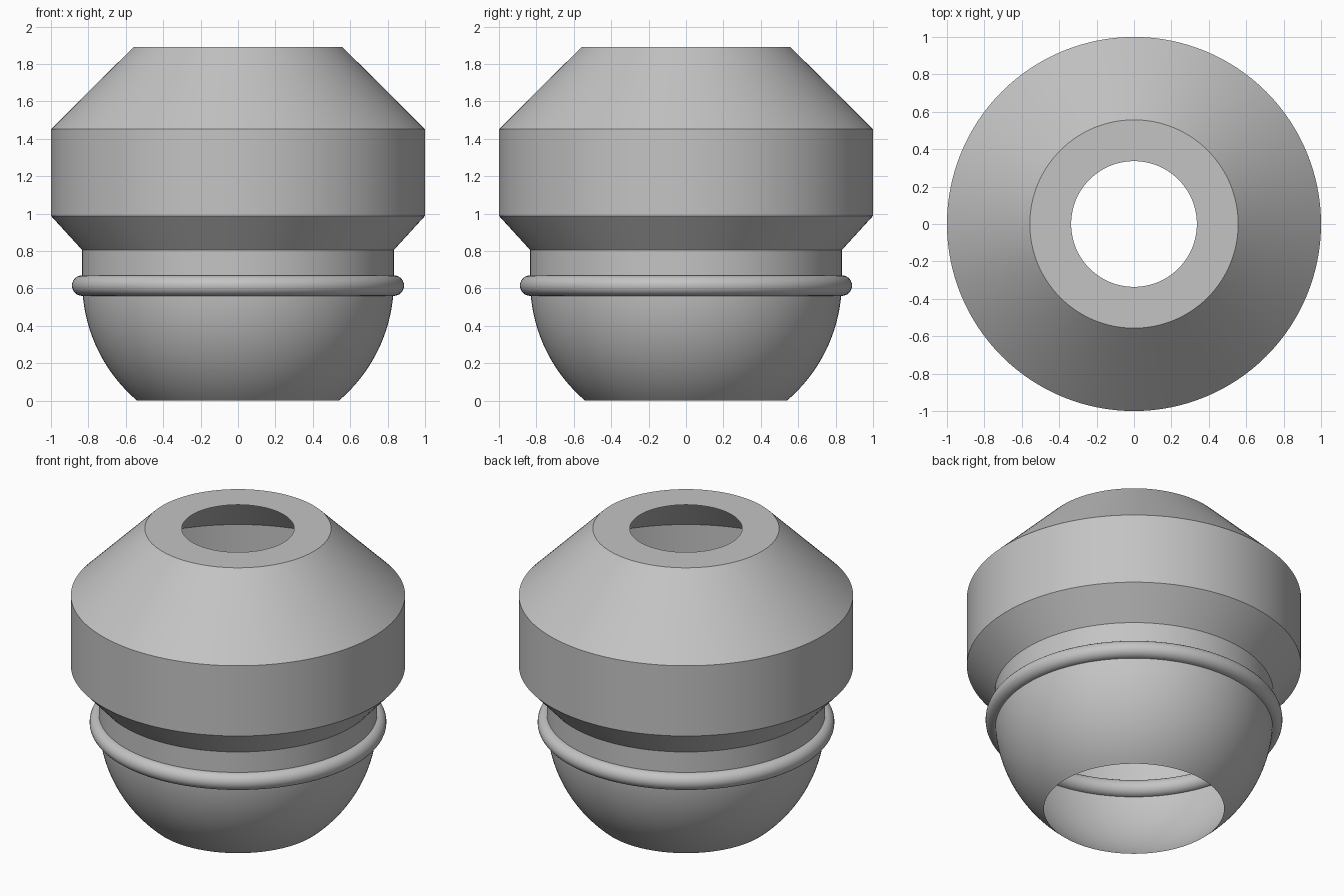
import bpy, bmesh, math

cube = bpy.data.objects.get("Cube")
if cube:
    bpy.data.objects.remove(cube, do_unlink=True)

SEGMENTS = 128
BODY_RADIUS = 0.833

grey = bpy.data.materials.new("plain grey")
grey.use_nodes = True
grey.diffuse_color = (0.55, 0.55, 0.55, 1)
grey.node_tree.nodes["Principled BSDF"].inputs["Base Color"].default_value = (0.55, 0.55, 0.55, 1)


def finish(obj):
    """Give the part its material and smooth shading with crisp edges."""
    if not obj.data.materials:
        obj.data.materials.append(grey)
    bpy.ops.object.select_all(action="DESELECT")
    obj.select_set(True)
    bpy.context.view_layer.objects.active = obj
    bpy.ops.object.shade_smooth_by_angle(angle=math.radians(25))


def lathe(name, profile):
    """Turn an open (radius, height) profile into a thin shell around z."""
    bm = bmesh.new()
    verts = [bm.verts.new((r, 0, z)) for r, z in profile]
    edges = [bm.edges.new(pair) for pair in zip(verts, verts[1:])]
    bmesh.ops.spin(bm, geom=verts + edges, axis=(0, 0, 1), cent=(0, 0, 0),
                   angle=math.tau, steps=SEGMENTS, use_duplicate=False)
    bmesh.ops.remove_doubles(bm, verts=bm.verts, dist=1e-4)
    bmesh.ops.recalc_face_normals(bm, faces=bm.faces)
    outward = 0
    for face in bm.faces:
        centre = face.calc_center_median()
        outward += face.normal.x * centre.x + face.normal.y * centre.y
    if outward < 0:
        bmesh.ops.reverse_faces(bm, faces=bm.faces)
    mesh = bpy.data.meshes.new(name)
    bm.to_mesh(mesh)
    bm.free()
    obj = bpy.data.objects.new(name, mesh)
    bpy.context.collection.objects.link(obj)
    finish(obj)


# Rounded lower bowl, cut open at the bottom
bowl_centre, bowl_top, steps = 0.635, 0.615, 24
start = math.asin(-bowl_centre / BODY_RADIUS)
end = math.asin((bowl_top - bowl_centre) / BODY_RADIUS)
arc = [start + (end - start) * i / steps for i in range(steps + 1)]
lathe("lower_bowl", [(BODY_RADIUS * math.cos(a), bowl_centre + BODY_RADIUS * math.sin(a))
                     for a in arc])

# Neck, flared collar, wide drum, sloping shoulder and flat rim around the top hole
lathe("upper_housing", [(BODY_RADIUS, bowl_top), (BODY_RADIUS, 0.805), (1, 0.988),
                        (1, 1.452), (0.557, 1.892), (0.336, 1.892)])

# Rounded ring around the neck
bpy.ops.mesh.primitive_torus_add(major_radius=BODY_RADIUS, minor_radius=0.055,
                                 major_segments=SEGMENTS, minor_segments=24,
                                 location=(0, 0, bowl_top))
ring = bpy.context.object
ring.name = "neck_ring"
finish(ring)
